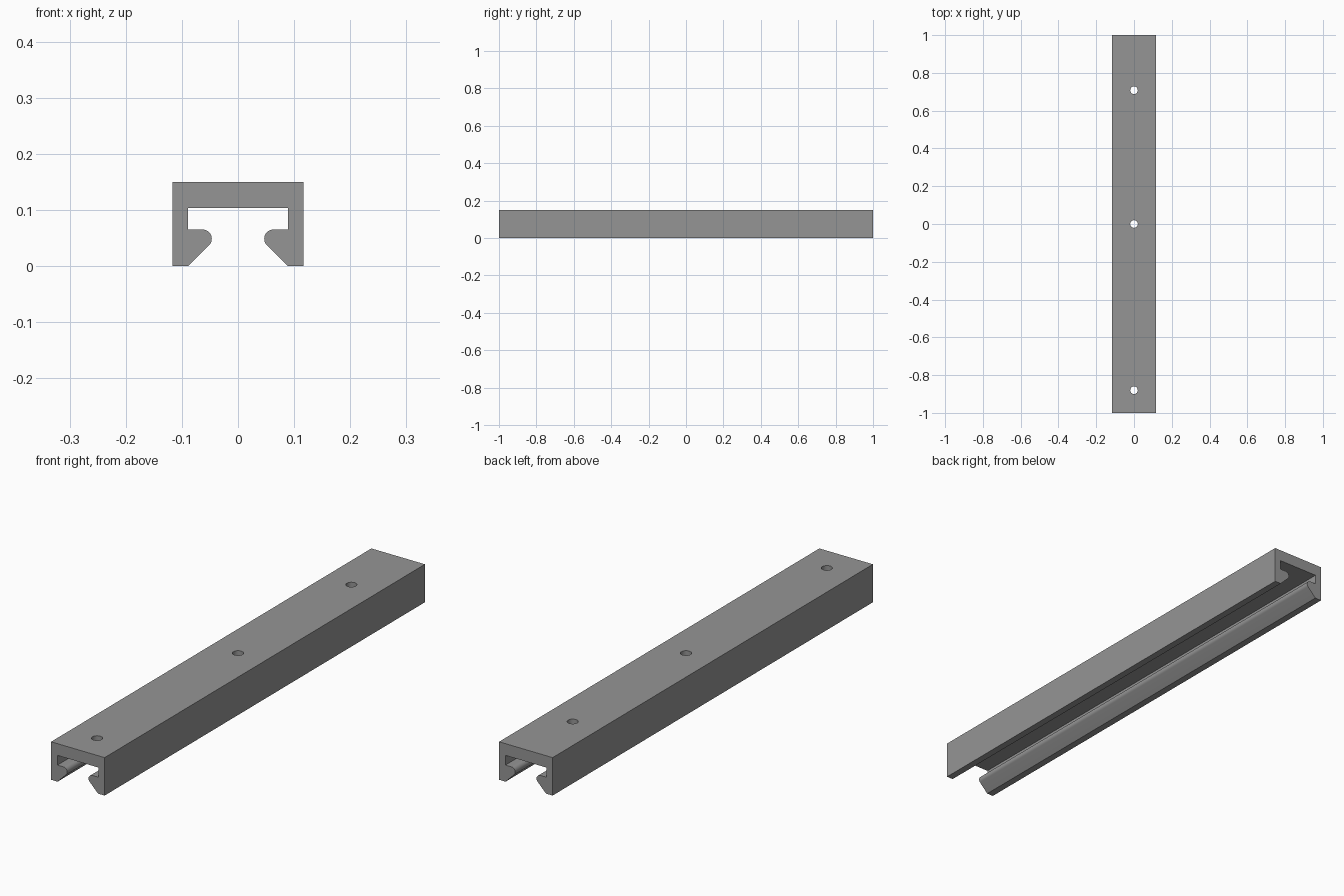
import bpy, bmesh, math

if "Cube" in bpy.data.objects:
    bpy.data.objects.remove(bpy.data.objects["Cube"])

WIDTH, HEIGHT, LENGTH = 0.117, 0.15, 1.0      # half width, height, half length
INNER, CEILING = 0.0893, 0.1035               # channel half width and ceiling
BEAD_X, BEAD_Z, BEAD_R = 0.0632, 0.0487, 0.0165  # rounded lip edge

grey = bpy.data.materials.new("grey plastic")
grey.diffuse_color = (0.30, 0.30, 0.30, 1)
grey.use_nodes = True
grey.node_tree.nodes["Principled BSDF"].inputs["Base Color"].default_value = grey.diffuse_color


def add_object(name, bm):
    bmesh.ops.recalc_face_normals(bm, faces=bm.faces)
    mesh = bpy.data.meshes.new(name)
    bm.to_mesh(mesh)
    bm.free()
    obj = bpy.data.objects.new(name, mesh)
    bpy.context.collection.objects.link(obj)
    return obj


# Right half of the cross-section: top, wall, slanted lip, rounded bead, ceiling
half = [(WIDTH, HEIGHT), (WIDTH, 0), (0.0885, 0)]
for i in range(13):
    a = math.radians(225 - 135 * i / 12)
    half.append((BEAD_X + BEAD_R * math.cos(a), BEAD_Z + BEAD_R * math.sin(a)))
half += [(INNER, BEAD_Z + BEAD_R), (INNER, CEILING)]
profile = half + [(-x, z) for x, z in reversed(half)]

# Channel rail: extrude the mirrored profile along y
bm = bmesh.new()
face = bm.faces.new([bm.verts.new((x, -LENGTH, z)) for x, z in profile])
ext = bmesh.ops.extrude_face_region(bm, geom=[face])
moved = [v for v in ext["geom"] if isinstance(v, bmesh.types.BMVert)]
bmesh.ops.translate(bm, verts=moved, vec=(0, 2 * LENGTH, 0))
rail = add_object("channel_rail", bm)
rail.data.materials.append(grey)

# Screw hole cutters through the top plate
bm = bmesh.new()
for y in (-0.88, 0.0, 0.708):
    made = bmesh.ops.create_cone(bm, cap_ends=True, segments=32,
                                 radius1=0.02, radius2=0.02, depth=0.1)
    bmesh.ops.translate(bm, verts=made["verts"], vec=(0, y, 0.13))
cutter = add_object("screw_hole_cutter", bm)
cutter.data.materials.append(grey)

bpy.context.view_layer.objects.active = rail
rail.select_set(True)
mod = rail.modifiers.new("screw_holes", "BOOLEAN")
mod.operation = "DIFFERENCE"
mod.solver = "EXACT"
mod.object = cutter
bpy.ops.object.modifier_apply(modifier=mod.name)
bpy.data.objects.remove(cutter)

# Smooth bead and holes, sharp edges elsewhere
bpy.ops.object.shade_smooth_by_angle(angle=math.radians(30))
